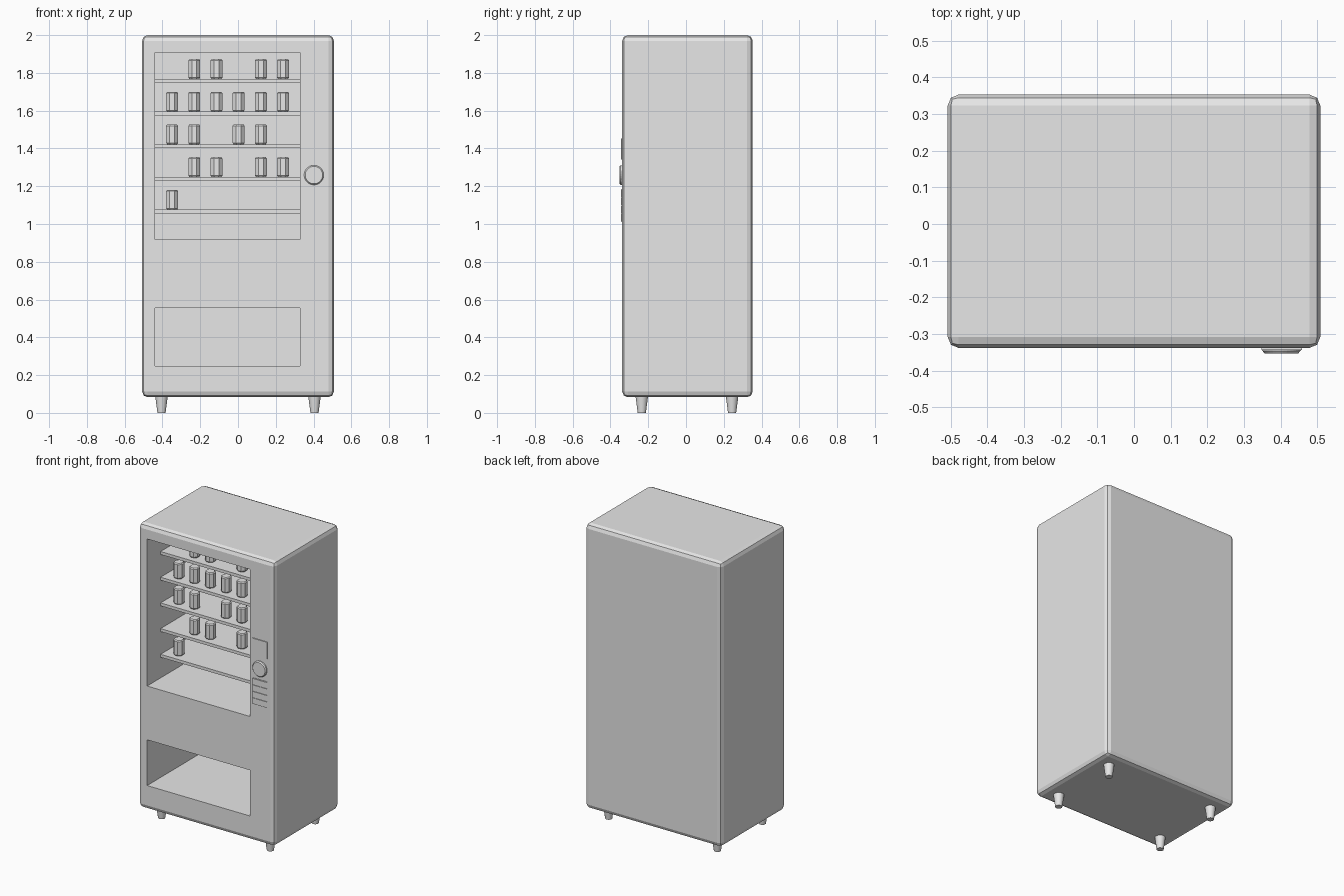
import bpy, bmesh, math
from mathutils import Matrix

old = bpy.data.objects.get("Cube")
if old:
    bpy.data.objects.remove(old)

# Single light grey paint
grey = bpy.data.materials.new("light grey")
grey.use_nodes = True
colour = (0.8, 0.8, 0.8, 1)
grey.diffuse_color = colour
grey.node_tree.nodes["Principled BSDF"].inputs["Base Color"].default_value = colour


def finish(name, bm):
    mesh = bpy.data.meshes.new(name)
    bm.to_mesh(mesh)
    bm.free()
    mesh.materials.append(grey)
    obj = bpy.data.objects.new(name, mesh)
    bpy.context.collection.objects.link(obj)
    return obj


def box(name, x, y, z, bevel=0, segments=1):
    """Box spanning the given (low, high) ranges."""
    bm = bmesh.new()
    bmesh.ops.create_cube(bm, size=1)
    for v in bm.verts:
        v.co = [r[0] if c < 0 else r[1] for c, r in zip(v.co, (x, y, z))]
    if bevel:
        bmesh.ops.bevel(bm, geom=bm.edges[:], offset=bevel, segments=segments,
                        profile=0.5, affect='EDGES')
    return finish(name, bm)


def lathe(name, profile, sides, matrix):
    """Capped solid of revolution from (radius, height) points."""
    bm = bmesh.new()
    rings = []
    for r, h in profile:
        angles = [2 * math.pi * (i + 0.5) / sides for i in range(sides)]
        rings.append([bm.verts.new((r * math.cos(a), r * math.sin(a), h)) for a in angles])
    for low, high in zip(rings, rings[1:]):
        for i in range(sides):
            j = (i + 1) % sides
            bm.faces.new((low[i], low[j], high[j], high[i]))
    bm.faces.new(rings[0][::-1])
    bm.faces.new(rings[-1])
    bm.transform(matrix)
    return finish(name, bm)


FRONT, BACK, INNER_BACK = -0.338, 0.353, 0.28
OPENING = (-0.44, 0.327)

# Cabinet with display and collection openings
cabinet = box("cabinet", (-0.508, 0.508), (FRONT, BACK), (0.083, 2.0), 0.03, 2)
for z in ((0.917, 1.907), (0.247, 0.555)):
    cutter = box("opening_cutter", OPENING, (-0.5, INNER_BACK), z)
    cutter.hide_render = True
    cut = cabinet.modifiers.new("opening", 'BOOLEAN')
    cut.operation = 'DIFFERENCE'
    cut.solver = 'EXACT'
    cut.object = cutter
    bpy.context.view_layer.objects.active = cabinet
    bpy.ops.object.modifier_apply(modifier=cut.name)
    bpy.data.objects.remove(cutter)

# Shelves, and the cans standing in their slots
stock = [(1, 2, 4, 5), range(6), (0, 1, 3, 4), (1, 2, 4, 5), (0,)]
can_profile = [(0.028, 0), (0.034, 0.007), (0.034, 0.098), (0.028, 0.105)]
for row, slots in enumerate(stock):
    top = 1.768 - row * 0.173
    box(f"shelf_{row + 1}", OPENING, (-0.195, INNER_BACK), (top - 0.02, top))
    for slot in slots:
        place = Matrix.Translation((-0.349 + slot * 0.1175, -0.13, top))
        lathe(f"can_{row + 1}_{slot + 1}", can_profile, 8, place)

# Control panel: screen, round button, keypad
PANEL = (0.347, 0.458)
box("screen", PANEL, (FRONT - 0.006, FRONT + 0.01), (1.342, 1.453))
facing_front = Matrix.Translation((0.402, FRONT, 1.259)) @ Matrix.Rotation(math.pi / 2, 4, 'X')
lathe("round_button", [(0.052, -0.005), (0.052, 0.008), (0.046, 0.015)], 32, facing_front)
box("keypad_plate", PANEL, (FRONT - 0.003, FRONT + 0.01), (1.01, 1.185))
pitch_x, pitch_z, gap = 0.037, 0.0437, 0.002
for col in range(3):
    for row in range(4):
        x, z = PANEL[0] + col * pitch_x, 1.01 + row * pitch_z
        box(f"key_{col + 1}_{row + 1}", (x + gap, x + pitch_x - gap),
            (FRONT - 0.007, FRONT), (z + gap, z + pitch_z - gap))

# Tapered feet
for side, x in (("right", -0.405), ("left", 0.405)):
    for end, y in (("front", -0.234), ("back", 0.244)):
        foot = lathe(f"{end}_{side}_foot", [(0.022, 0), (0.034, 0.09)], 16,
                     Matrix.Translation((x, y, 0)))
        bpy.ops.object.select_all(action='DESELECT')
        foot.select_set(True)
        bpy.context.view_layer.objects.active = foot
        bpy.ops.object.shade_smooth_by_angle()
